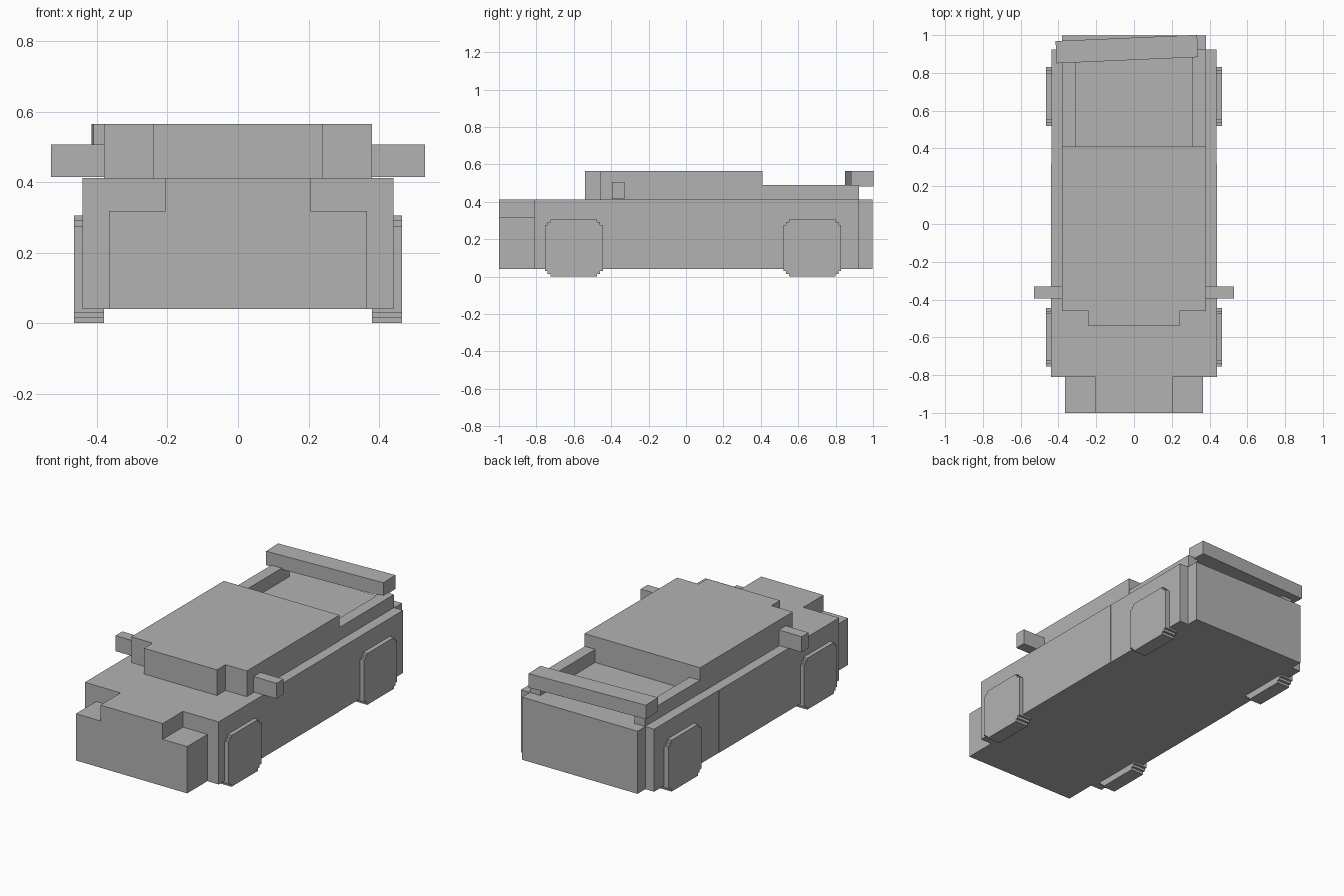
import bpy, bmesh, math
from mathutils import Matrix, Vector

if "Cube" in bpy.data.objects:
    bpy.data.objects.remove(bpy.data.objects["Cube"])

grey = bpy.data.materials.new("plain grey")
grey.use_nodes = True
colour = (0.45, 0.45, 0.45, 1)
grey.diffuse_color = colour
grey.node_tree.nodes["Principled BSDF"].inputs["Base Color"].default_value = colour


def finish(name, bm):
    bmesh.ops.recalc_face_normals(bm, faces=bm.faces)
    mesh = bpy.data.meshes.new(name)
    bm.to_mesh(mesh)
    bm.free()
    mesh.materials.append(grey)
    obj = bpy.data.objects.new(name, mesh)
    bpy.context.collection.objects.link(obj)
    return obj


def box(name, x, y, z):
    """Box spanning the given (min, max) ranges, origin at its centre."""
    bm = bmesh.new()
    bmesh.ops.create_cube(bm, size=1)
    bmesh.ops.scale(bm, vec=(x[1] - x[0], y[1] - y[0], z[1] - z[0]), verts=bm.verts)
    obj = finish(name, bm)
    obj.location = (sum(x) / 2, sum(y) / 2, sum(z) / 2)
    return obj


def centred(name, half, y, z):
    return box(name, (-half, half), y, z)


def wheel(name, side, y):
    """Square wheel with stair-stepped corners, extruded along x."""
    quarter = [(.155, .125), (.14, .125), (.14, .14), (.125, .14), (.125, .155)]
    bm = bmesh.new()
    verts = []
    for k in range(4):
        turn = Matrix.Rotation(k * math.pi / 2, 2)
        for p in quarter:
            q = turn @ Vector(p)
            verts.append(bm.verts.new((side * .38, y + q.x, .153 + q.y * .985)))
    face = bm.faces.new(verts)
    out = bmesh.ops.extrude_face_region(bm, geom=[face])
    moved = [v for v in out["geom"] if isinstance(v, bmesh.types.BMVert)]
    bmesh.ops.translate(bm, vec=(side * .085, 0, 0), verts=moved)
    finish(name, bm)


# Body
floor, deck = .04, .412
centred("body_front", .44, (-.81, .32), (floor, deck))
centred("body_rear", .438, (.32, .925), (floor, deck))
centred("tail_panel", .38, (.925, .998), (floor, deck))

# Nose: wide lower bumper with a raised hood strip
centred("bumper", .366, (-1, -.81), (floor, .318))
centred("hood_strip", .205, (-1, -.81), (.318, deck))

# Cabin
centred("cabin", .38, (-.46, .41), (deck, .565))
centred("windshield", .24, (-.54, -.46), (deck, .565))

# Paired parts
for side, word in ((1, "left"), (-1, "right")):
    box(word + "_bed_wall", sorted((side * .31, side * .378)), (.41, .925), (deck, .49))
    box(word + "_mirror", sorted((side * .38, side * .53)), (-.395, -.33), (.415, .507))
    wheel(word + "_front_wheel", side, -.6)
    wheel(word + "_rear_wheel", side, .675)

# Crooked spoiler
spoiler = box("spoiler", (-.413, .337), (.867, .985), (.482, .565))
spoiler.rotation_euler.z = math.radians(2.5)
